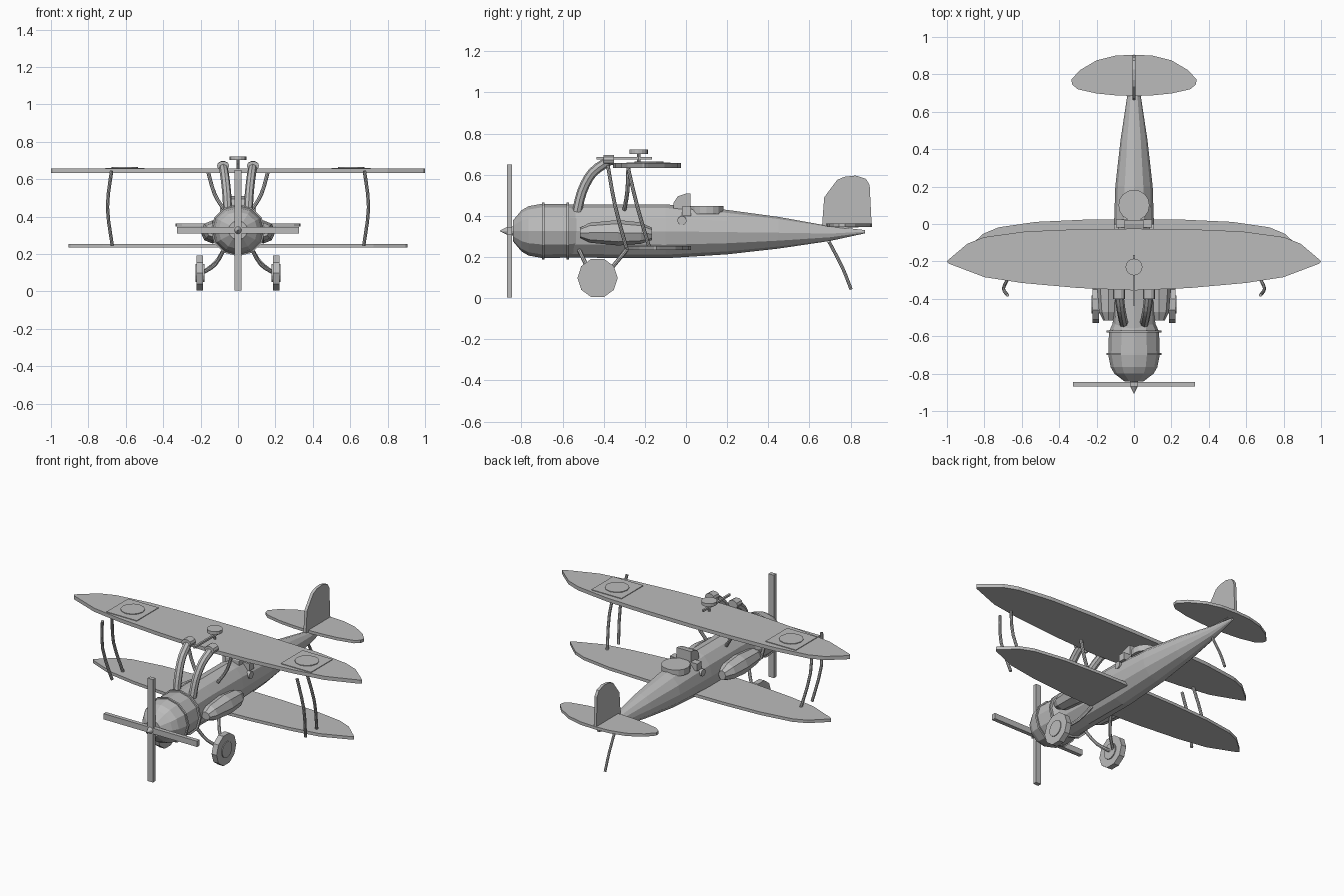
import bpy, bmesh, math
from mathutils import Vector

if "Cube" in bpy.data.objects:
    bpy.data.objects.remove(bpy.data.objects["Cube"])

grey = bpy.data.materials.new("plain_grey")
grey.diffuse_color = (0.5, 0.5, 0.5, 1)
grey.use_nodes = True
grey.node_tree.nodes["Principled BSDF"].inputs["Base Color"].default_value = grey.diffuse_color


def finish(name, bm):
    """Turn a bmesh into a flat shaded grey object."""
    bmesh.ops.recalc_face_normals(bm, faces=bm.faces)
    me = bpy.data.meshes.new(name)
    bm.to_mesh(me)
    bm.free()
    me.materials.append(grey)
    ob = bpy.data.objects.new(name, me)
    bpy.context.collection.objects.link(ob)
    return ob


def skin(name, rings):
    """Join closed rings of points into a capped skin."""
    bm = bmesh.new()
    loops = [[bm.verts.new(p) for p in r] for r in rings]
    n = len(loops[0])
    for a, b in zip(loops, loops[1:]):
        for i in range(n):
            j = (i + 1) % n
            bm.faces.new((a[i], a[j], b[j], b[i]))
    bm.faces.new(loops[0])
    bm.faces.new(loops[-1])
    return finish(name, bm)


def body(name, sections, n=12, x=0.0, phase=0.0):
    """Elliptic sections (y, centre z, half width, half height) along y."""
    ang = [2 * math.pi * (i + phase) / n for i in range(n)]
    return skin(name, [[(x + rx * math.cos(a), y, z + rz * math.sin(a)) for a in ang]
                       for y, z, rx, rz in sections])


def tube(name, pts, r, n=8):
    """Smoothly bent tube through three or more points."""
    pts = [Vector(p) for p in pts]
    path = []
    for i in range(len(pts) - 1):
        p0, p1 = pts[max(i - 1, 0)], pts[i]
        p2, p3 = pts[i + 1], pts[min(i + 2, len(pts) - 1)]
        for k in range(3):
            t = k / 3
            path.append(0.5 * (2 * p1 + (p2 - p0) * t + (2 * p0 - 5 * p1 + 4 * p2 - p3) * t * t
                               + (3 * p1 - p0 - 3 * p2 + p3) * t ** 3))
    path.append(pts[-1])
    rings = []
    for i, p in enumerate(path):
        d = (path[min(i + 1, len(path) - 1)] - path[max(i - 1, 0)]).normalized()
        u = d.cross(Vector((1, 0, 0))).normalized()
        v = d.cross(u)
        rings.append([p + r * (u * math.cos(2 * math.pi * k / n) + v * math.sin(2 * math.pi * k / n))
                      for k in range(n)])
    return skin(name, rings)


def plate(name, half, z0, z1):
    """Horizontal slab from the +x half of a symmetric outline."""
    outline = half + [(-x, y) for x, y in reversed(half) if x > 0]
    return skin(name, [[(x, y, z) for x, y in outline] for z in (z0, z1)])


def side_plate(name, outline, x0, x1):
    return skin(name, [[(x, y, z) for y, z in outline] for x in (x0, x1)])


def disc(name, c, r, z0, z1, n=16):
    ang = [2 * math.pi * i / n for i in range(n)]
    return skin(name, [[(c[0] + r * math.cos(a), c[1] + r * math.sin(a), z) for a in ang]
                       for z in (z0, z1)])


def wheel_disc(name, y, z, r, x0, x1, n=10):
    ang = [2 * math.pi * (i + 0.5) / n for i in range(n)]
    return side_plate(name, [(y + r * math.sin(a), z + r * math.cos(a)) for a in ang], x0, x1)


def box(name, x, y, z):
    return skin(name, [[(x[0], y[0], k), (x[1], y[0], k), (x[1], y[1], k), (x[0], y[1], k)] for k in z])


# Fuselage and engine cowl
body("fuselage", [(-0.57, .326, .115, .128), (-0.4, .326, .11, .13), (-0.1, .325, .11, .131),
                  (0.2, .321, .1, .108), (0.45, .318, .072, .077), (0.7, .314, .034, .036),
                  (0.87, .323, .008, .008)])
body("engine_cowl", [(-.842, .327, .05, .05), (-.80, .327, .105, .1), (-.765, .327, .125, .12),
                     (-.70, .327, .138, .132), (-.575, .327, .134, .13), (-.52, .327, .108, .12)])
for i, y in enumerate((-.695, -.575)):
    body("cowl_ring_%d" % (i + 1), [(y - .006, .327, .146, .139), (y + .006, .327, .146, .139)])

# Propeller
body("spinner", [(-.905, .327, .002, .002), (-.865, .327, .022, .022), (-.835, .327, .022, .022)])
box("vertical_blade", (-.018, .018), (-.87, -.845), (.004, .65))
box("horizontal_blade", (-.325, .325), (-.87, -.845), (.309, .345))

# Wings
upper = [(0, -.355), (.3, -.342), (.6, -.315), (.8, -.284), (.99, -.212), (1, -.2), (.985, -.185),
         (.89, -.105), (.8, -.07), (.58, -.04), (.3, -.028), (0, -.025)]
plate("upper_wing", upper, .633, .656)
plate("lower_wing", [(x * .905, y * .97 + .05) for x, y in upper], .235, .254)

# Cockpit
disc("cockpit_rim", (0, .1), .083, .41, .449)
side_plate("windscreen", [(-.06, .43), (-.06, .465), (-.04, .495), (.0, .508), (.022, .51), (.022, .43)],
           -.05, .05)
box("windscreen_base", (-.095, .095), (-.02, .025), (.40, .445))
wheel_disc("fuselage_port", -.02, .377, .022, -.107, .107, 12)

# Gun and sight above the wing
box("wing_rod", (-.006, .006), (-.435, -.165), (.675, .687))
disc("rod_disc", (0, -.23), .045, .702, .722)
disc("rod_post", (0, -.23), .008, .65, .705, 8)

# Tail
plate("tailplane", [(0, .905), (.1, .9), (.2, .875), (.29, .822), (.335, .772), (.33, .745), (.3, .72),
                    (.2, .698), (.1, .688), (0, .684)], .346, .364)
side_plate("tail_fin", [(.66, .33), (.672, .49), (.735, .575), (.77, .59), (.825, .596), (.875, .58),
                        (.893, .55), (.903, .35)], -.009, .009)
tube("tail_skid", [(0, .695, .275), (0, .76, .15), (0, .803, .042)], .008)

# Mirrored parts
for s, side in ((-1, "left"), (1, "right")):
    def m(pts):
        return [(s * x, y, z) for x, y, z in pts]

    body(side + "_side_fairing", [(-.515, .317, .03, .025), (-.47, .318, .052, .048), (-.33, .318, .065, .062),
                                  (-.22, .316, .055, .052), (-.165, .312, .025, .03)], 8, s * .135)
    # Exhaust stack with collar
    tube(side + "_exhaust_stack", m([(.055, -.53, .42), (.06, -.505, .52), (.07, -.455, .61),
                                     (.08, -.375, .668)]), .024)
    body(side + "_exhaust_collar", [(-.40, .672, .033, .024), (-.35, .672, .033, .026)], 10, s * .08)
    # Struts
    tube(side + "_front_wing_strut", m([(.676, -.38, .645), (.698, -.345, .45), (.672, -.29, .245)]), .009)
    tube(side + "_rear_wing_strut", m([(.676, -.283, .64), (.698, -.238, .45), (.672, -.178, .245)]), .009)
    tube(side + "_cabane_strut", m([(.16, -.28, .64), (.125, -.285, .52), (.07, -.3, .43)]), .01)
    # Undercarriage
    tube(side + "_front_gear_leg", m([(.19, -.43, .1), (.12, -.475, .145), (.07, -.52, .235)]), .01)
    tube(side + "_rear_gear_leg", m([(.19, -.41, .1), (.12, -.355, .155), (.07, -.29, .235)]), .01)
    wheel_disc(side + "_wheel", -.43, .098, .098, s * .186, s * .221)
    wheel_disc(side + "_wheel_hub", -.43, .098, .05, s * .18, s * .226, 12)
    # Low raised panel on the wing
    x0, x1 = sorted((s * .5, s * .71))
    box(side + "_wing_panel", (x0, x1), (-.29, -.075), (.654, .660))
    disc(side + "_wing_roundel", (s * .605, -.18), .07, .655, .664, 12)
